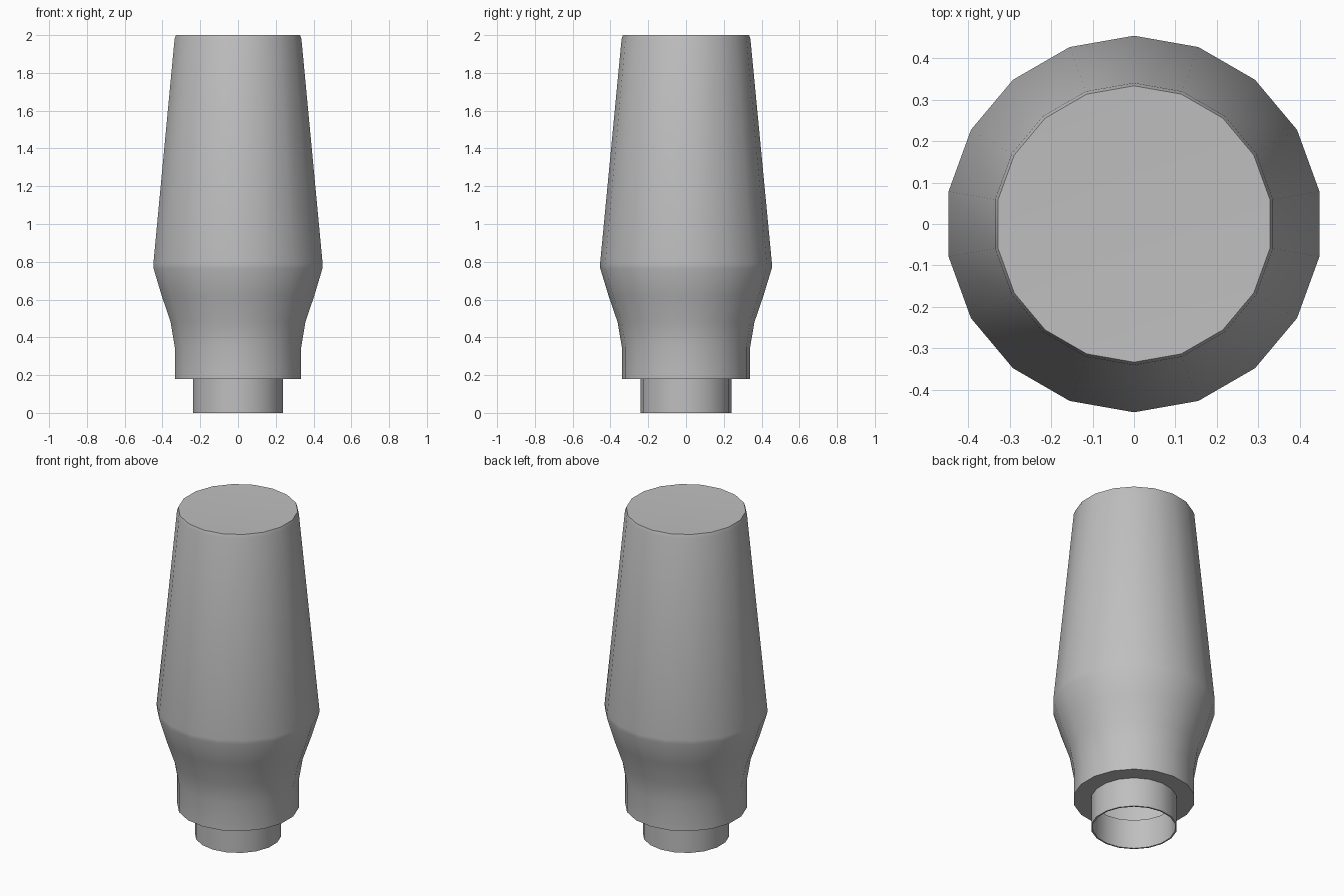
import bpy, bmesh, math

cube = bpy.data.objects.get("Cube")
if cube:
    bpy.data.objects.remove(cube, do_unlink=True)

SIDES = 18

grey = bpy.data.materials.new("plain grey")
grey.use_nodes = True
colour = (0.52, 0.52, 0.52, 1)
grey.diffuse_color = colour
grey.node_tree.nodes["Principled BSDF"].inputs["Base Color"].default_value = colour


def lathe(name, profile, cap_z=None):
    """Spin (radius, z) points round the z axis; optionally close the last ring with a fan."""
    bm = bmesh.new()
    rings = []
    for r, z in profile:
        angles = [math.pi / 2 + i * math.tau / SIDES for i in range(SIDES)]
        rings.append([bm.verts.new((r * math.cos(a), r * math.sin(a), z)) for a in angles])
    for low, high in zip(rings, rings[1:]):
        for i in range(SIDES):
            j = (i + 1) % SIDES
            bm.faces.new((low[i], low[j], high[j], high[i]))
    if cap_z is not None:
        centre = bm.verts.new((0, 0, cap_z))
        for i in range(SIDES):
            bm.faces.new((rings[-1][i], rings[-1][(i + 1) % SIDES], centre))
    mesh = bpy.data.meshes.new(name)
    bm.to_mesh(mesh)
    bm.free()
    mesh.materials.append(grey)
    obj = bpy.data.objects.new(name, mesh)
    bpy.context.collection.objects.link(obj)
    bpy.ops.object.select_all(action='DESELECT')
    obj.select_set(True)
    bpy.context.view_layer.objects.active = obj
    bpy.ops.object.shade_smooth_by_angle(angle=math.radians(40))
    return obj


# Hollow body: underside shoulder, waist, flared belt, tapered barrel, slightly dished cap
lathe("body", [(0.24, 0.18), (0.34, 0.18), (0.34, 0.35), (0.362, 0.48), (0.41, 0.62),
               (0.454, 0.765), (0.455, 0.79), (0.341, 1.98), (0.334, 2.0)], cap_z=1.99)

# Thin open neck: inner wall, bottom rim, outer wall
lathe("neck", [(0.232, 0.18), (0.232, 0), (0.241, 0), (0.241, 0.18)])
